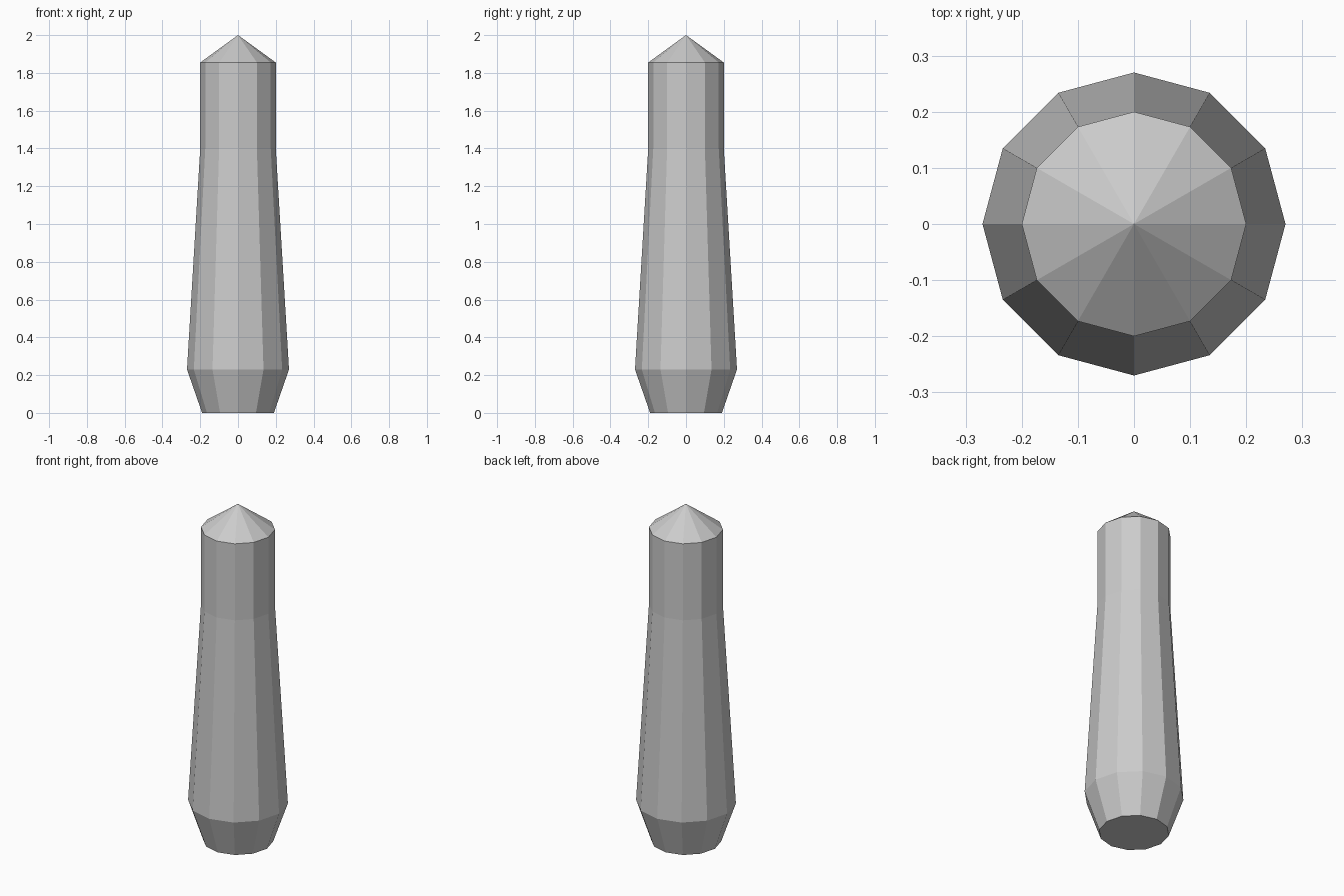
import bpy, bmesh
from math import cos, sin, tau

if "Cube" in bpy.data.objects:
    bpy.data.objects.remove(bpy.data.objects["Cube"])

SIDES = 12
# Profile from base to shoulder: (radius, height)
PROFILE = [(0.19, 0.0), (0.27, 0.23), (0.20, 1.40), (0.20, 1.855)]
TIP_HEIGHT = 2.0

bm = bmesh.new()


def ring(radius, z):
    return [bm.verts.new((radius * cos(tau * i / SIDES), radius * sin(tau * i / SIDES), z))
            for i in range(SIDES)]


# Faceted body
rings = [ring(r, z) for r, z in PROFILE]
for low, high in zip(rings, rings[1:]):
    for i in range(SIDES):
        j = (i + 1) % SIDES
        bm.faces.new((low[i], low[j], high[j], high[i]))

# Flat base
bm.faces.new(rings[0][::-1])

# Pointed cap
tip = bm.verts.new((0, 0, TIP_HEIGHT))
for i in range(SIDES):
    bm.faces.new((rings[-1][i], rings[-1][(i + 1) % SIDES], tip))

mesh = bpy.data.meshes.new("post")
bm.to_mesh(mesh)
bm.free()
bpy.context.collection.objects.link(bpy.data.objects.new("post", mesh))
